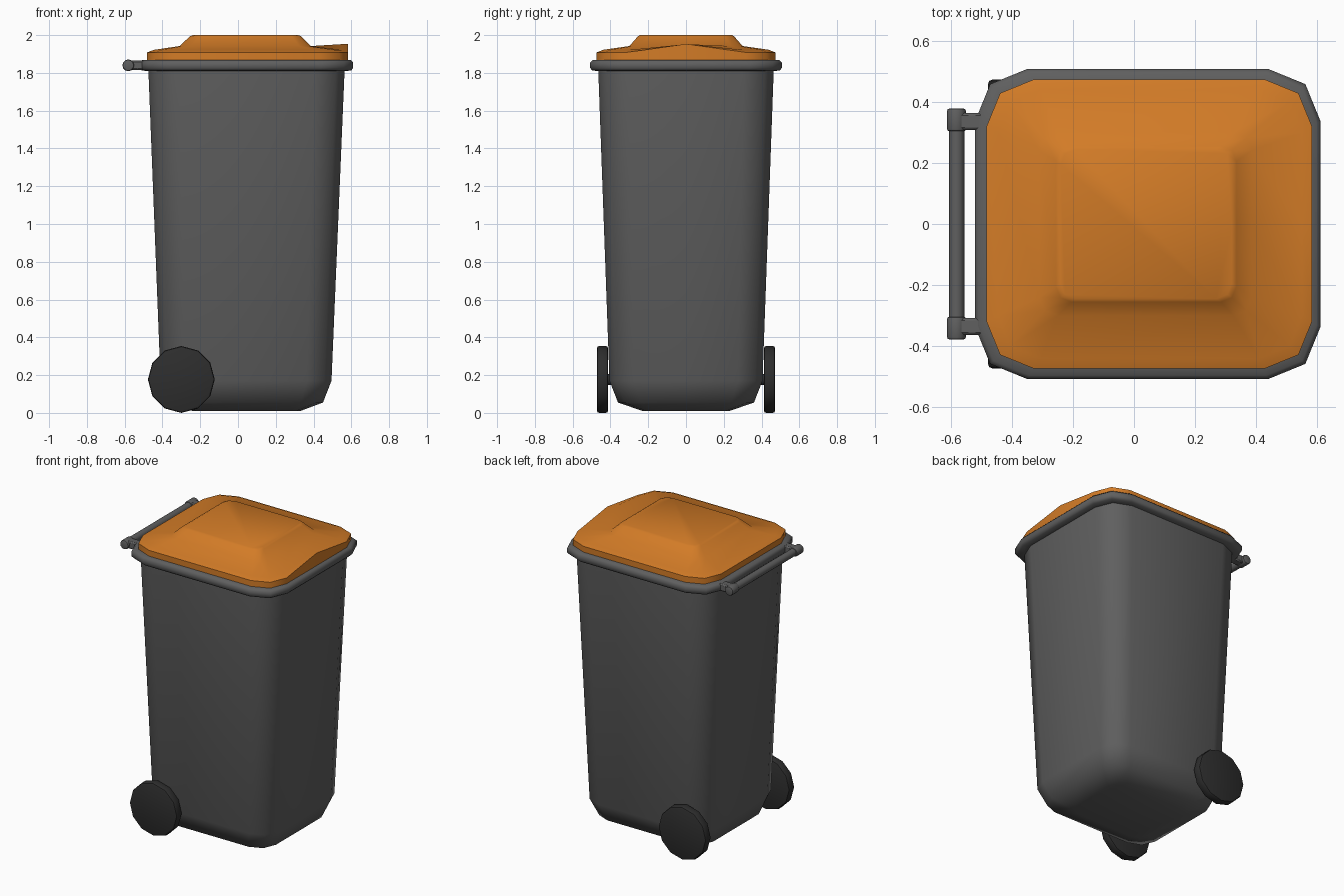
import bpy, bmesh
from math import radians
from mathutils import Matrix

cube = bpy.data.objects.get("Cube")
if cube:
    bpy.data.objects.remove(cube, do_unlink=True)


def material(name, color):
    m = bpy.data.materials.new(name)
    m.use_nodes = True
    m.diffuse_color = (*color, 1)
    m.node_tree.nodes["Principled BSDF"].inputs["Base Color"].default_value = (*color, 1)
    return m


GREY = material("grey plastic", (0.115, 0.115, 0.115))
ORANGE = material("orange plastic", (0.65, 0.2, 0.02))
RUBBER = material("black rubber", (0.027, 0.027, 0.027))


def finish(name, bm, mat, angle=40):
    bmesh.ops.recalc_face_normals(bm, faces=bm.faces)
    mesh = bpy.data.meshes.new(name)
    bm.to_mesh(mesh)
    bm.free()
    mesh.materials.append(mat)
    ob = bpy.data.objects.new(name, mesh)
    bpy.context.collection.objects.link(ob)
    bpy.ops.object.select_all(action='DESELECT')
    ob.select_set(True)
    bpy.context.view_layer.objects.active = ob
    bpy.ops.object.shade_smooth_by_angle(angle=radians(angle))
    return ob


def outline(back, front, half, cut, z, lift=0):
    """Rectangle with two-step cut corners; the front edge middle can be lifted."""
    k = cut * 0.29
    right = [(back, -half + cut), (back + k, -half + k), (back + cut, -half),
             (front - cut, -half), (front - k, -half + k), (front, -half + cut)]
    points = right + [(front, 0)] + [(x, -y) for x, y in reversed(right)]
    return [(x, y, z + (lift if i == 6 else 0)) for i, (x, y) in enumerate(points)]


def loft(name, rings, mat, caps=True, closed=False, angle=40):
    bm = bmesh.new()
    loops = [[bm.verts.new(p) for p in ring] for ring in rings]
    pairs = list(zip(loops, loops[1:]))
    if closed:
        pairs.append((loops[-1], loops[0]))
    for a, b in pairs:
        for i in range(len(a)):
            j = (i + 1) % len(a)
            bm.faces.new((a[i], a[j], b[j], b[i]))
    if caps:
        bm.faces.new(loops[0])
        bm.faces.new(loops[-1])
    return finish(name, bm, mat, angle)


def rod(name, mat, radius, y0, y1, x, z, sides=12, bevel=0):
    """Cylinder lying along y, optionally with rounded ends."""
    bm = bmesh.new()
    bmesh.ops.create_cone(bm, cap_ends=True, segments=sides, radius1=radius,
                          radius2=radius, depth=abs(y1 - y0))
    if bevel:
        edges = [e for e in bm.edges if abs(e.verts[0].co.z - e.verts[1].co.z) < 1e-4]
        bmesh.ops.bevel(bm, geom=edges, offset=bevel, segments=2, affect='EDGES', profile=0.5)
    place = Matrix.Translation((x, (y0 + y1) / 2, z)) @ Matrix.Rotation(radians(90), 4, 'X')
    bmesh.ops.transform(bm, matrix=place, verts=bm.verts)
    return finish(name, bm, mat)


# Tapered bin body with a rounded foot
loft("body", [outline(-0.24, 0.33, 0.23, 0.08, 0.01),
              outline(-0.37, 0.45, 0.36, 0.12, 0.055),
              outline(-0.41, 0.495, 0.405, 0.13, 0.17),
              outline(-0.475, 0.565, 0.465, 0.16, 1.83)], GREY, angle=60)

# Rolled rim around the mouth
section = [(0.05, 1.81), (0.012, 1.812), (0, 1.825), (0, 1.855), (0.012, 1.868), (0.05, 1.87)]
loft("rim", [outline(-0.52 + d, 0.61 - d, 0.507 - d, 0.17 - d * 0.4, z) for d, z in section],
     GREY, caps=False, closed=True, angle=60)

# Lid with a raised panel and a lifted grip at the front
loft("lid", [outline(-0.483, 0.583, 0.473, 0.155, 1.86),
             outline(-0.483, 0.583, 0.473, 0.155, 1.908, 0.045),
             outline(-0.445, 0.55, 0.44, 0.14, 1.922, 0.03),
             outline(-0.31, 0.385, 0.30, 0.06, 1.942),
             outline(-0.255, 0.335, 0.255, 0.05, 1.993),
             outline(-0.24, 0.32, 0.245, 0.05, 2.0)], ORANGE, angle=50)

# Handle bar on two arms
rod("handle_bar", GREY, 0.025, -0.36, 0.36, -0.58, 1.84)
for side, s in (("left", 1), ("right", -1)):
    rod("handle_knuckle_" + side, GREY, 0.031, s * 0.303, s * 0.378, -0.581, 1.84, bevel=0.008)
    bm = bmesh.new()
    bmesh.ops.create_cube(bm, size=1)
    bmesh.ops.transform(bm, verts=bm.verts, matrix=Matrix.Translation((-0.53, s * 0.335, 1.84))
                        @ Matrix.Diagonal((0.1, 0.056, 0.05, 1)))
    bmesh.ops.bevel(bm, geom=bm.edges[:], offset=0.008, segments=1, affect='EDGES')
    finish("handle_arm_" + side, bm, GREY)

    # Wheels
    rod("wheel_" + side, RUBBER, 0.177, s * 0.412, s * 0.472, -0.30, 0.177, bevel=0.012)
rod("axle", RUBBER, 0.03, -0.43, 0.43, -0.30, 0.177)
